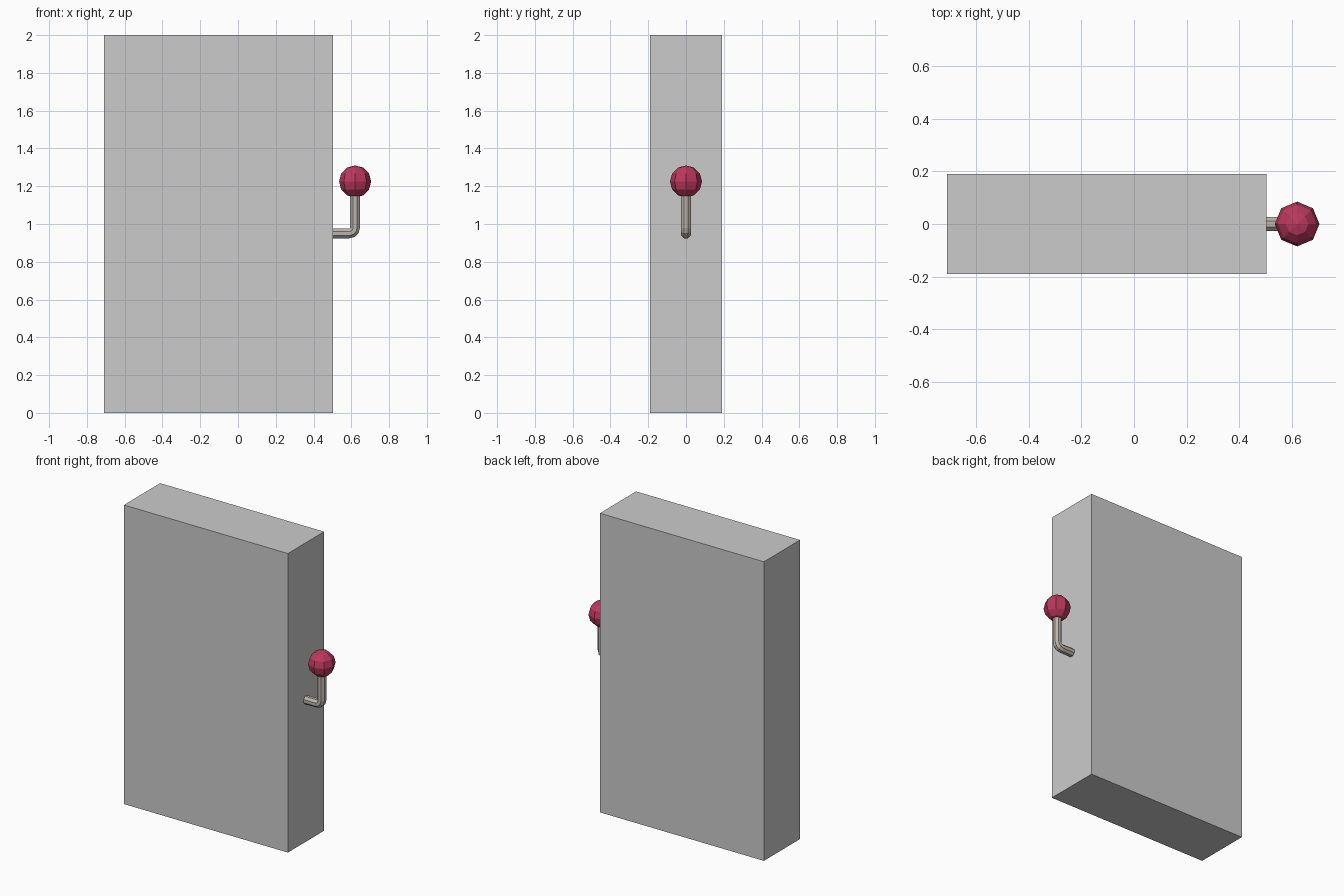
import bpy, math

if "Cube" in bpy.data.objects:
    bpy.data.objects.remove(bpy.data.objects["Cube"])


def paint(obj, name, rgb):
    mat = bpy.data.materials.new(name)
    mat.diffuse_color = (*rgb, 1)
    mat.use_nodes = True
    mat.node_tree.nodes["Principled BSDF"].inputs["Base Color"].default_value = mat.diffuse_color
    obj.data.materials.append(mat)


# Cabinet: plain block standing on the ground
X0, X1, DEPTH, HEIGHT = -0.71, 0.503, 0.382, 2.0
bpy.ops.mesh.primitive_cube_add(size=1, location=((X0 + X1) / 2, 0, HEIGHT / 2))
cabinet = bpy.context.object
cabinet.name = "cabinet"
cabinet.scale = (X1 - X0, DEPTH, HEIGHT)
bpy.ops.object.transform_apply(location=False, rotation=False, scale=True)

# Lever arm: eight-sided tube out of the side, bending upward
LX, LZ, BEND, R = 0.62, 0.95, 0.03, 0.028
KNOB_Z, KNOB_R = 1.225, 0.085
path = [(X1, LZ)]
for i in range(4):
    a = -math.pi / 2 + i * math.pi / 6
    path.append((LX - BEND + BEND * math.cos(a), LZ + BEND + BEND * math.sin(a)))
path.append((LX, KNOB_Z - KNOB_R * 0.8))

SIDES = 8
verts, faces = [], []
for i, (x, z) in enumerate(path):
    # tilt of each ring follows the bend
    t = 0 if i == 0 else min(i - 1, 3) * math.pi / 6
    for k in range(SIDES):
        a = 2 * math.pi * (k + 0.5) / SIDES
        side, up = R * math.cos(a), R * math.sin(a)
        verts.append((x - up * math.sin(t), side, z + up * math.cos(t)))
for i in range(len(path) - 1):
    for k in range(SIDES):
        n = (k + 1) % SIDES
        a, b = i * SIDES, (i + 1) * SIDES
        faces.append((a + k, a + n, b + n, b + k))
faces.append(tuple(reversed(range(SIDES))))
faces.append(tuple(range(len(verts) - SIDES, len(verts))))
mesh = bpy.data.meshes.new("lever_arm")
mesh.from_pydata(verts, [], faces)
arm = bpy.data.objects.new("lever_arm", mesh)
bpy.context.collection.objects.link(arm)
paint(arm, "metal", (0.5, 0.46, 0.42))

# Lever knob: low-poly ball
bpy.ops.mesh.primitive_uv_sphere_add(segments=8, ring_count=6, radius=KNOB_R,
                                     location=(LX, 0, KNOB_Z))
knob = bpy.context.object
knob.name = "lever_knob"
paint(knob, "red_knob", (0.5, 0.04, 0.11))
